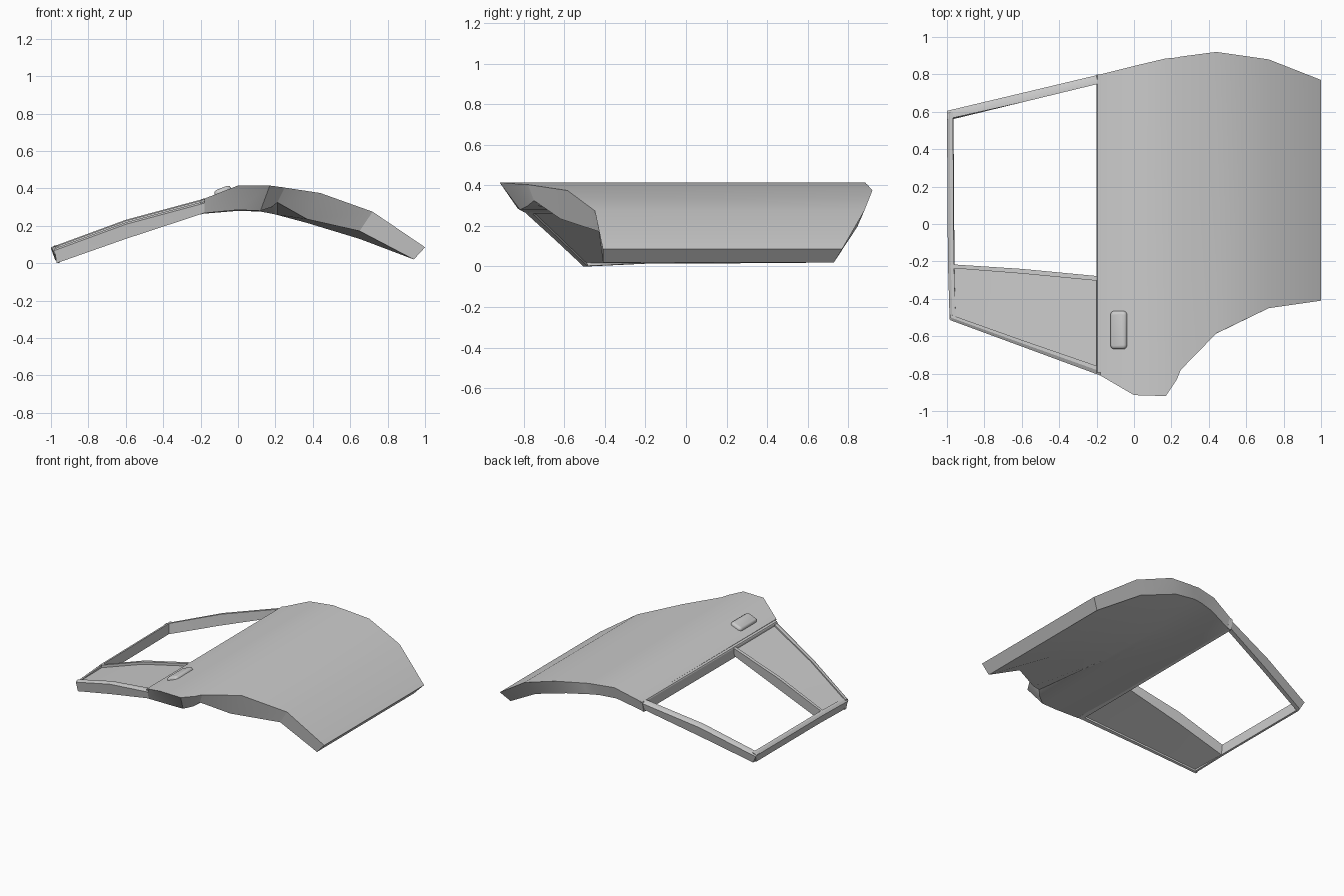
import bpy, bmesh, math
from mathutils import Vector

cube = bpy.data.objects.get("Cube")
if cube:
    bpy.data.objects.remove(cube)

grey = bpy.data.materials.new("plain grey")
grey.use_nodes = True
COLOUR = (0.6, 0.6, 0.6, 1)
grey.diffuse_color = COLOUR
grey.node_tree.nodes["Principled BSDF"].inputs["Base Color"].default_value = COLOUR


def finish(bm, name, angle=25):
    bmesh.ops.recalc_face_normals(bm, faces=bm.faces)
    mesh = bpy.data.meshes.new(name)
    bm.to_mesh(mesh)
    bm.free()
    mesh.materials.append(grey)
    obj = bpy.data.objects.new(name, mesh)
    bpy.context.collection.objects.link(obj)
    bpy.ops.object.select_all(action='DESELECT')
    obj.select_set(True)
    bpy.context.view_layer.objects.active = obj
    bpy.ops.object.shade_smooth_by_angle(angle=math.radians(angle))
    return obj


def loft(name, sections):
    """Join matching closed cross-sections and cap both ends."""
    bm = bmesh.new()
    rings = [[bm.verts.new(p) for p in s] for s in sections]
    n = len(rings[0])
    for a, b in zip(rings, rings[1:]):
        for i in range(n):
            j = (i + 1) % n
            bm.faces.new((a[i], a[j], b[j], b[i]))
    bm.faces.new(rings[0])
    bm.faces.new(rings[-1])
    return finish(bm, name)


def interp(x, pts):
    for (x0, z0), (x1, z1) in zip(pts, pts[1:]):
        if x <= x1:
            break
    return z0 + (z1 - z0) * (x - x0) / (x1 - x0)


def top(x):
    return interp(x, [(-1, 0.085), (-0.6, 0.232), (-0.18, 0.345), (0, 0.415)])


def low(x):
    return interp(x, [(-0.97, 0.0), (-0.6, 0.13), (-0.18, 0.268)])


# Door panel: outer skin (x, front y, rear y, z)
outer = [(-.18, -.81, .80, .345), (0, -.915, .845, .415), (.17, -.92, .885, .415),
         (.23, -.83, .89, .407), (.25, -.78, .895, .404), (.44, -.585, .92, .375),
         (.72, -.45, .88, .275), (1, -.41, .77, .085)]
# Inner skin, sagging in the middle (x, front y, front z, middle z, rear y, rear z)
inner = [(-.18, -.80, .268, .265, .78, .268), (0, -.83, .285, .28, .82, .325),
         (.12, -.82, .28, .276, .85, .33), (.18, -.78, .30, .265, .865, .325),
         (.21, -.75, .325, .258, .87, .32), (.37, -.62, .235, .215, .885, .29),
         (.65, -.43, .172, .13, .845, .195), (.94, -.41, .02, .02, .73, .02)]
loft("door_panel", [[(x, f, z), (x, r, z), (u, ur, zr), (u, .45, zm), (u, -.1, zm), (u, uf, zf)]
                    for (x, f, r, z), (u, uf, zf, zm, ur, zr) in zip(outer, inner)])


# Window frame rails running along x, with a bevelled outer lip
def rail(name, stations, lip, drop, lift):
    sections = []
    for x, edge, inside in stations:
        mid = edge + (inside - edge) * 0.5
        base = max(x, -0.97)
        z, b = top(x) - drop, low(base) + lift
        sections.append([(x, edge, z - lip), (x, mid, z), (x, inside, z),
                         (base, inside, b), (base, edge + (inside - edge) * 0.3, b)])
    return loft(name, sections)


rail("rear_window_rail", [(-1, .605, .56), (-.6, .70, .65), (-.18, .80, .752)], .01, 0, .018)
rail("front_window_rail", [(-.98, -.515, -.485), (-.6, -.655, -.62), (-.18, -.81, -.765)],
     .01, .014, 0)
rail("window_divider", [(-.985, -.215, -.235), (-.6, -.24, -.265), (-.18, -.28, -.305)],
     0, .005, .012)


# Frame bars running along y, each end shifted by (x, z)
def bar(name, profile, ends):
    loft(name, [[(x + dx, y * (1 - cut), z + dz) for x, z, cut in profile] for y, dx, dz in ends])


bar("window_top_bar", [(-1, .08, 0), (-.985, .093, 0), (-.968, .097, 0), (-.965, .02, .05),
                       (-.978, .017, .05)], [(-.51, .014, -.017), (-.2, .005, -.003), (.6, 0, 0)])
bar("window_belt_bar", [(-.2, .333, 0), (-.196, .341, 0), (-.183, .346, 0), (-.172, .345, 0),
                        (-.172, .272, .02), (-.2, .264, .02)], [(-.795, 0, -.004), (.80, 0, 0)])

# Solid fixed pane in the front part of the window
pane = []
for x, front, rear in [(-.968, -.495, -.225), (-.6, -.635, -.25), (-.185, -.785, -.295)]:
    z, b = top(x) - .024, low(x) + .012
    pane.append([(x, front, z), (x, rear, z), (x, rear, b), (x, front, b)])
loft("front_quarter_pane", pane)

# Rounded handle lying on the sloping shoulder
bm = bmesh.new()
bmesh.ops.create_cube(bm, size=1)
bmesh.ops.scale(bm, vec=Vector((.094, .205, .05)), verts=bm.verts)
upright = [e for e in bm.edges if abs(e.verts[0].co.z - e.verts[1].co.z) > .01]
bmesh.ops.bevel(bm, geom=upright, offset=.022, segments=3, affect='EDGES', profile=.5)
rim = [e for e in bm.edges if all(v.co.z > .02 for v in e.verts)]
bmesh.ops.bevel(bm, geom=rim, offset=.018, segments=3, affect='EDGES', profile=.5)
handle = finish(bm, "door_handle", 40)
handle.location = (-.079, -.567, .379)
handle.rotation_euler = (0, -math.atan2(.07, .18), 0)
